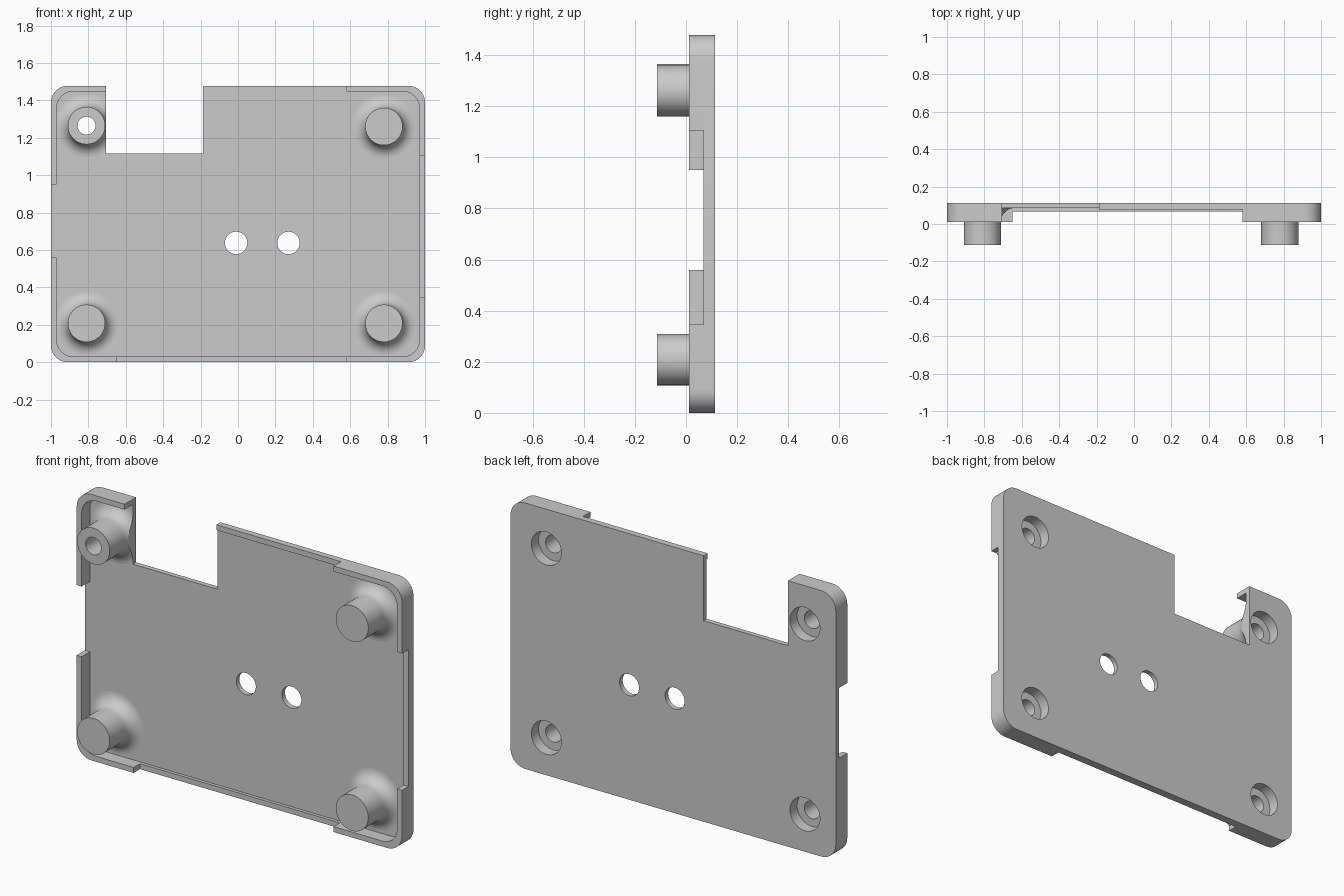
import bpy, bmesh, math
from mathutils import Matrix

cube = bpy.data.objects.get("Cube")
if cube:
    bpy.data.objects.remove(cube, do_unlink=True)

grey = bpy.data.materials.new("plain grey")
grey.use_nodes = True
grey.diffuse_color = (0.6, 0.6, 0.6, 1)
grey.node_tree.nodes["Principled BSDF"].inputs["Base Color"].default_value = grey.diffuse_color

# Main dimensions (depth runs along y)
FRONT, LIP, FLOOR, BACK = -0.1125, 0.012, 0.085, 0.1125
HEIGHT, WALL, CORNER = 1.478, 0.03, 0.09
POST_R, FILLET = 0.1, 0.07


def make_object(name, bm):
    bmesh.ops.recalc_face_normals(bm, faces=bm.faces)
    mesh = bpy.data.meshes.new(name)
    bm.to_mesh(mesh)
    bm.free()
    mesh.materials.append(grey)
    obj = bpy.data.objects.new(name, mesh)
    bpy.context.collection.objects.link(obj)
    return obj


def prism(name, outline, y0, y1):
    bm = bmesh.new()
    face = bm.faces.new([bm.verts.new((x, y0, z)) for x, z in outline])
    new = bmesh.ops.extrude_face_region(bm, geom=[face])["geom"]
    verts = [v for v in new if isinstance(v, bmesh.types.BMVert)]
    bmesh.ops.translate(bm, verts=verts, vec=(0, y1 - y0, 0))
    return make_object(name, bm)


def rounded_outline(x0, x1, z0, z1, r, steps=10):
    corners = [(x1 - r, z1 - r), (x0 + r, z1 - r), (x0 + r, z0 + r), (x1 - r, z0 + r)]
    return [(cx + r * math.cos(a), cz + r * math.sin(a))
            for i, (cx, cz) in enumerate(corners)
            for a in [math.pi / 2 * (i + s / steps) for s in range(steps + 1)]]


def box(name, x0, x1, z0, z1, y0, y1):
    return prism(name, [(x0, z0), (x1, z0), (x1, z1), (x0, z1)], y0, y1)


def lathe(name, profile, x, z, steps=48):
    bm = bmesh.new()
    verts = [bm.verts.new((r, y, 0)) for r, y in profile]
    edges = [bm.edges.new(pair) for pair in zip(verts, verts[1:])]
    bmesh.ops.spin(bm, geom=verts + edges, cent=(0, 0, 0), axis=(0, 1, 0),
                   angle=math.tau, steps=steps)
    bmesh.ops.remove_doubles(bm, verts=bm.verts, dist=0.0001)
    bmesh.ops.transform(bm, matrix=Matrix.Translation((x, 0, z)), verts=bm.verts)
    return make_object(name, bm)


def combine(target, tool, operation="DIFFERENCE"):
    mod = target.modifiers.new(tool.name, "BOOLEAN")
    mod.operation, mod.solver, mod.object = operation, "EXACT", tool
    bpy.context.view_layer.objects.active = target
    bpy.ops.object.modifier_apply(modifier=mod.name)
    bpy.data.objects.remove(tool, do_unlink=True)


# Shallow tray with a thin rim
tray = prism("case_plate", rounded_outline(-1, 1, 0, HEIGHT, CORNER), LIP, BACK)
combine(tray, prism("pocket", rounded_outline(-1 + WALL, 1 - WALL, WALL, HEIGHT - WALL, CORNER),
                    -0.2, FLOOR))

# Lowered stretches of rim: right, left, bottom and top sides
for name, x0, x1, z0, z1, depth in [
        ("right_gap", -1.1, -0.95, 0.56, 0.95, FLOOR),
        ("left_gap", 0.95, 1.1, 0.345, 1.105, 0.068),
        ("bottom_gap", -0.65, 0.58, -0.1, 0.05, 0.067),
        ("top_gap", -0.3, 0.58, 1.43, 1.6, 0.077)]:
    combine(tray, box(name, x0, x1, z0, z1, -0.2, depth))

# Screw posts with a filleted foot, then stepped screw bores
centres = [(-0.81, 1.265), (0.78, 1.26), (-0.81, 0.208), (0.78, 0.208)]
arc = [(POST_R + FILLET * (1 - math.cos(a)), FLOOR - FILLET * (1 - math.sin(a)))
       for a in [math.pi / 2 * s / 10 for s in range(11)]]
foot = POST_R + FILLET
post = [(0, FRONT), (POST_R, FRONT)] + arc + [(foot, 0.1), (0, 0.1)]
bore = [(0, -0.2), (0.048, -0.2), (0.048, 0.05), (0.092, 0.05), (0.092, 0.2), (0, 0.2)]
for x, z in centres:
    combine(tray, lathe("post", post, x, z), "UNION")
for x, z in centres:
    combine(tray, lathe("screw_bore", bore, x, z))

# Connector notch in the top edge and two round openings
combine(tray, box("notch", -0.706, -0.187, 1.117, 1.6, -0.2, 0.2))
hole = [(0, -0.2), (0.06, -0.2), (0.06, 0.2), (0, 0.2)]
for x in (-0.01, 0.27):
    combine(tray, lathe("round_opening", hole, x, 0.638))

# Smooth curves, flat panels
bpy.ops.object.select_all(action="DESELECT")
tray.select_set(True)
bpy.context.view_layer.objects.active = tray
bpy.ops.object.shade_smooth_by_angle(angle=math.radians(30))
for poly in tray.data.polygons:
    if abs(poly.normal.y) > 0.9999:
        poly.use_smooth = False
